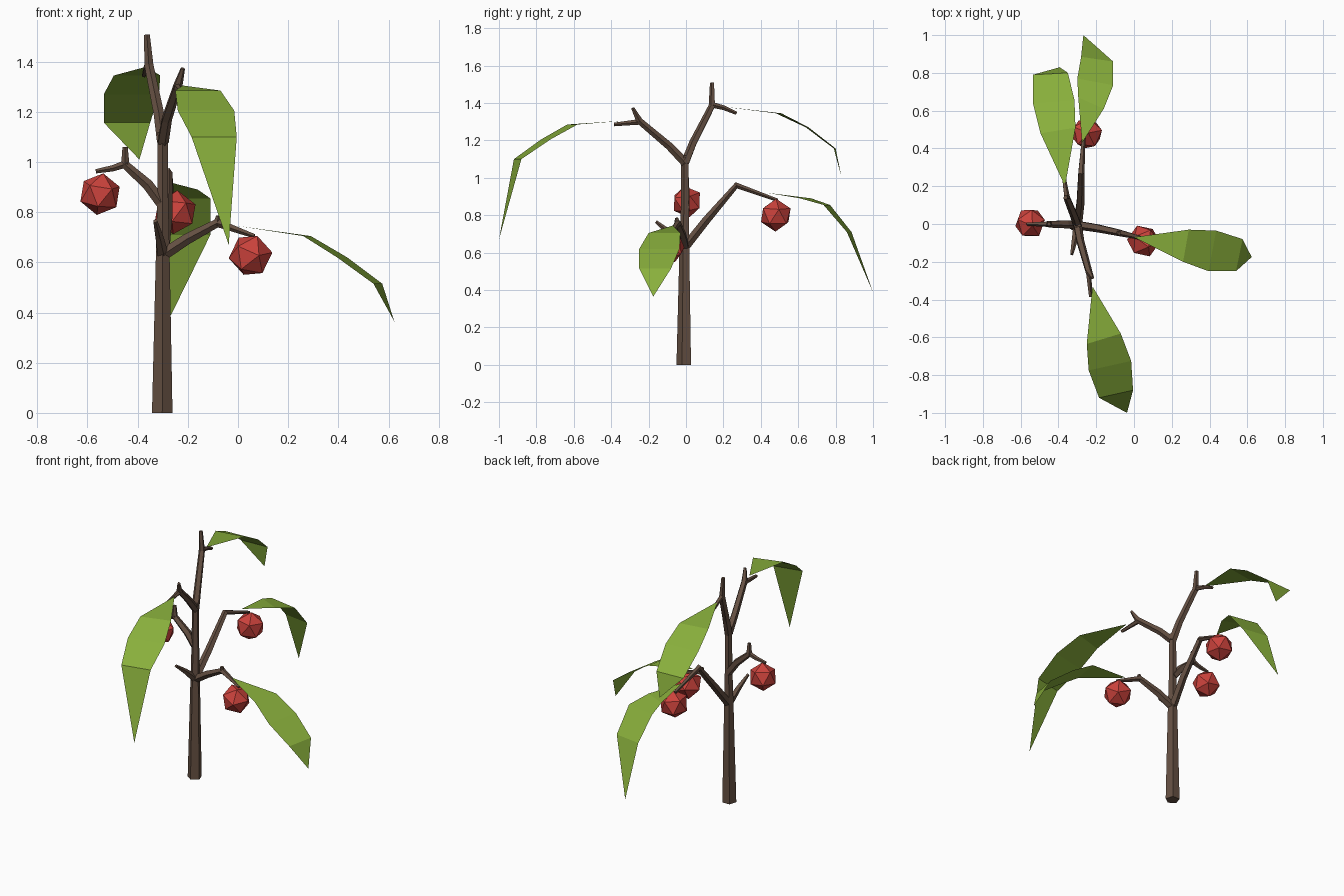
import bpy, math
from mathutils import Vector

if "Cube" in bpy.data.objects:
    bpy.data.objects.remove(bpy.data.objects["Cube"])


def material(name, rgb):
    m = bpy.data.materials.new(name)
    m.diffuse_color = (*rgb, 1)
    m.use_nodes = True
    m.node_tree.nodes["Principled BSDF"].inputs["Base Color"].default_value = m.diffuse_color
    return m


BARK = material("bark", (0.13, 0.08, 0.055))
GREEN = material("leaf_green", (0.25, 0.43, 0.045))
RED = material("fruit_red", (0.60, 0.055, 0.045))


def mesh_object(name, verts, faces, mat):
    me = bpy.data.meshes.new(name)
    me.from_pydata(verts, [], faces)
    me.materials.append(mat)
    ob = bpy.data.objects.new(name, me)
    bpy.context.collection.objects.link(ob)
    return ob


def limb(name, points, n=5):
    """Tapered n-sided tube through (x, y, z, radius) points."""
    pos = [Vector(p[:3]) for p in points]
    verts, faces = [], []
    side = None
    for i, p in enumerate(pos):
        a = (p - pos[i - 1]).normalized() if i else Vector()
        b = (pos[i + 1] - p).normalized() if i < len(pos) - 1 else Vector()
        t = (a + b).normalized()
        if side is None:
            side = Vector((0, -1, 0)) if abs(t.y) < 0.5 else Vector((1, 0, 0))
        side = (side - t * side.dot(t)).normalized()
        up = t.cross(side)
        for k in range(n):
            w = 2 * math.pi * k / n
            verts.append(p + (side * math.cos(w) + up * math.sin(w)) * points[i][3])
    for i in range(len(pos) - 1):
        for k in range(n):
            j = (k + 1) % n
            faces.append((i * n + k, i * n + j, (i + 1) * n + j, (i + 1) * n + k))
    faces.append(tuple(reversed(range(n))))
    faces.append(tuple(range((len(pos) - 1) * n, len(pos) * n)))
    return mesh_object(name, verts, faces, BARK)


def leaf(name, base, rows, tip):
    """Drooping blade: each row is left x, left y, right x, right y, z."""
    verts = [base]
    for lx, ly, rx, ry, z in rows:
        verts += [(lx, ly, z), (rx, ry, z)]
    verts.append(tip)
    faces = [(0, 2, 1)]
    for i in range(len(rows) - 1):
        a = 1 + 2 * i
        faces.append((a, a + 1, a + 3, a + 2))
    e = len(verts) - 1
    faces.append((e - 2, e - 1, e))
    return mesh_object(name, verts, faces, GREEN)


def fruit(name, loc, r, rot):
    bpy.ops.mesh.primitive_ico_sphere_add(subdivisions=1, radius=r, location=loc, rotation=rot)
    ob = bpy.context.object
    ob.name = name
    ob.data.materials.append(RED)


# Trunk
limb("trunk", [(-.302, -.008, 0, .043), (-.30, -.006, .62, .029),
               (-.30, -.004, .86, .023), (-.30, -.004, 1.12, .021)])

# Top fork with twigs
limb("top_back_branch", [(-.30, -.004, 1.08, .024), (-.315, .04, 1.19, .022),
                         (-.355, .14, 1.385, .019), (-.363, .14, 1.508, .012)])
limb("top_back_twig", [(-.355, .14, 1.39, .016), (-.365, .20, 1.375, .013), (-.375, .27, 1.345, .009)])
limb("top_front_branch", [(-.30, -.004, 1.08, .024), (-.285, -.09, 1.17, .022),
                          (-.24, -.25, 1.305, .019), (-.22, -.285, 1.373, .009)])
limb("top_front_twig", [(-.243, -.24, 1.30, .016), (-.23, -.385, 1.285, .010)])

# Side branches
limb("left_branch", [(-.30, 0, .83, .024), (-.36, 0, .91, .023),
                     (-.45, 0, .99, .019), (-.45, 0, 1.06, .011)])
limb("left_twig", [(-.44, 0, .995, .016), (-.50, 0, .975, .013), (-.567, 0, .963, .009)])
limb("right_branch", [(-.30, -.005, .63, .025), (-.20, -.02, .695, .023),
                      (-.08, -.045, .758, .019), (.065, -.08, .705, .009)])
limb("right_twig", [(-.085, -.045, .75, .016), (-.078, -.05, .785, .010)])
limb("back_branch", [(-.30, -.005, .63, .025), (-.285, .11, .775, .023),
                     (-.28, .27, .96, .018), (-.265, .49, .88, .009)])
limb("front_stub", [(-.30, -.005, .63, .024), (-.315, -.085, .705, .017), (-.33, -.16, .765, .009)])

# Leaves
leaf("right_leaf", (0, -.07, .745),
     [(.29, -.03, .26, -.20, .705), (.435, -.035, .395, -.25, .62), (.575, -.08, .54, -.25, .515)],
     (.623, -.175, .365))
leaf("front_leaf", (-.22, -.33, 1.305),
     [(-.07, -.58, -.25, -.635, 1.285), (-.015, -.725, -.24, -.775, 1.205),
      (-.005, -.88, -.185, -.92, 1.10)], (-.037, -1.0, .67))
leaf("top_back_leaf", (-.365, .20, 1.38),
     [(-.495, .48, -.31, .51, 1.345), (-.535, .64, -.315, .655, 1.27),
      (-.535, .79, -.35, .80, 1.157)], (-.393, .83, 1.01))
leaf("back_leaf", (-.275, .43, .92),
     [(-.295, .67, -.16, .61, .89), (-.30, .77, -.11, .735, .855),
      (-.28, .885, -.11, .86, .71)], (-.268, 1.0, .388))

# Fruits hanging below the twig ends
fruit("left_fruit", (-.55, .005, .872), .085, (.2, .1, .3))
fruit("right_fruit", (.05, -.09, .628), .088, (.4, .3, .1))
fruit("back_fruit", (-.25, .48, .80), .088, (0, .1, .2))
